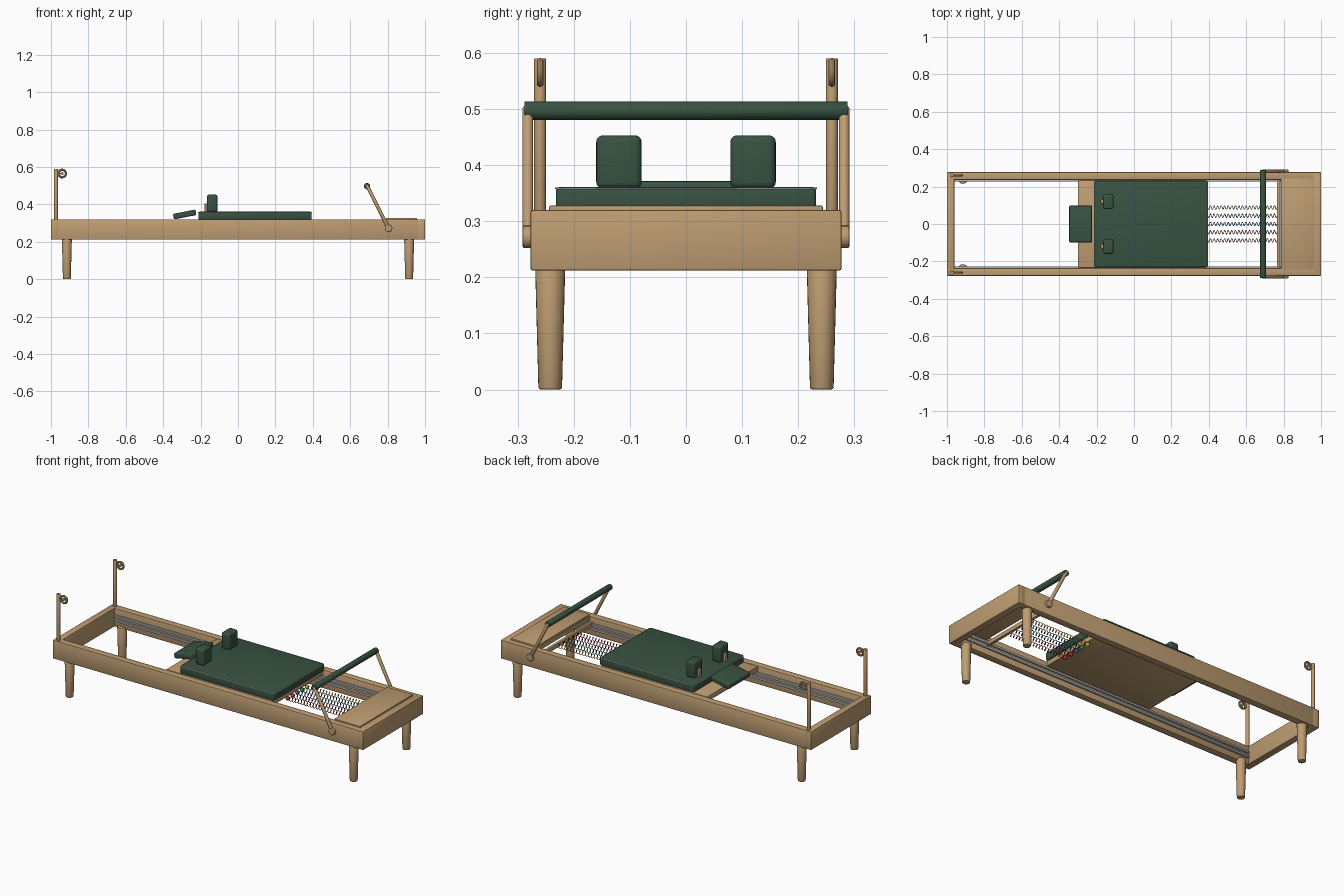
import bpy, bmesh, math
from mathutils import Vector, Matrix

cube = bpy.data.objects.get("Cube")
if cube:
    bpy.data.objects.remove(cube, do_unlink=True)


def material(name, r, g, b):
    m = bpy.data.materials.new(name)
    m.use_nodes = True
    m.diffuse_color = (r, g, b, 1)
    m.node_tree.nodes["Principled BSDF"].inputs["Base Color"].default_value = (r, g, b, 1)
    return m


WOOD = material("light wood", 0.52, 0.34, 0.17)
PAD = material("dark green vinyl", 0.04, 0.085, 0.055)
METAL = material("grey metal", 0.42, 0.45, 0.48)
YELLOW = material("yellow", 0.6, 0.38, 0.06)
GREEN = material("green", 0.04, 0.22, 0.08)
BLUE = material("blue", 0.04, 0.1, 0.4)
RED = material("red", 0.45, 0.03, 0.03)
made = []


def finish(name, bm, mat):
    bmesh.ops.recalc_face_normals(bm, faces=bm.faces)
    mesh = bpy.data.meshes.new(name)
    bm.to_mesh(mesh)
    bm.free()
    mesh.materials.append(mat)
    ob = bpy.data.objects.new(name, mesh)
    bpy.context.collection.objects.link(ob)
    made.append(ob)
    return ob


def box(name, x, y, z, mat, bevel=0.003, segments=2):
    """Bevelled box given by its (low, high) range on each axis."""
    bm = bmesh.new()
    bmesh.ops.create_cube(bm, size=1)
    for v in bm.verts:
        v.co = Vector([(r[0] + r[1]) / 2 + c * (r[1] - r[0]) for c, r in zip(v.co, (x, y, z))])
    bmesh.ops.bevel(bm, geom=bm.edges[:], offset=bevel, segments=segments,
                    profile=0.5, affect='EDGES')
    return finish(name, bm, mat)


def rod(name, a, b, r1, r2, mat, bevel=0.0):
    """Round bar from a to b with a radius for each end."""
    a, b = Vector(a), Vector(b)
    bm = bmesh.new()
    bmesh.ops.create_cone(bm, cap_ends=True, segments=24, radius1=r1, radius2=r2,
                          depth=(b - a).length)
    if bevel:
        rims = [e for e in bm.edges if any(len(f.verts) > 4 for f in e.link_faces)]
        bmesh.ops.bevel(bm, geom=rims, offset=bevel, segments=2, profile=0.5, affect='EDGES')
    turn = (b - a).to_track_quat('Z', 'Y').to_matrix().to_4x4()
    bm.transform(Matrix.Translation((a + b) / 2) @ turn)
    return finish(name, bm, mat)


def ball(name, centre, r, mat):
    bm = bmesh.new()
    bmesh.ops.create_uvsphere(bm, u_segments=12, v_segments=8, radius=r)
    bm.transform(Matrix.Translation(centre))
    return finish(name, bm, mat)


def wire(name, points, radius, mat, closed=False):
    cu = bpy.data.curves.new(name, 'CURVE')
    cu.dimensions = '3D'
    cu.bevel_depth = radius
    cu.bevel_resolution = 1
    sp = cu.splines.new('POLY')
    sp.points.add(len(points) - 1)
    for p, co in zip(sp.points, points):
        p.co = (*co, 1)
    sp.use_cyclic_u = closed
    cu.materials.append(mat)
    ob = bpy.data.objects.new(name, cu)
    bpy.context.collection.objects.link(ob)


# End boards of the frame, foot platform and spring bar
box("head_end_board", (-1, -0.96), (-0.277, 0.277), (0.212, 0.32), WOOD, 0.004)
box("foot_end_board", (0.96, 1), (-0.277, 0.277), (0.212, 0.32), WOOD, 0.004)
box("foot_platform", (0.785, 0.965), (-0.24, 0.24), (0.295, 0.319), WOOD)
box("platform_panel", (0.79, 0.957), (-0.244, 0.244), (0.315, 0.328), WOOD)
box("spring_bar", (0.765, 0.782), (-0.237, 0.237), (0.265, 0.29), WOOD)

# Parts repeated on both long sides
for s, side in ((1, "back"), (-1, "front")):
    def across(a, b):
        return tuple(sorted((s * a, s * b)))

    box(side + "_side_rail", (-0.965, 0.965), across(0.236, 0.277), (0.212, 0.32), WOOD, 0.004)
    box(side + "_upper_track", (-0.96, 0.96), across(0.226, 0.238), (0.272, 0.284), METAL, 0.002)
    box(side + "_lower_track", (-0.96, 0.96), across(0.226, 0.238), (0.246, 0.258), METAL, 0.002)
    for x, end in ((-0.915, "head"), (0.915, "foot")):
        rod(f"{side}_{end}_leg", (x, s * 0.242, 0), (x, s * 0.242, 0.225),
            0.021, 0.027, WOOD, 0.004)

    # Pulley post with its ring
    py = s * 0.26
    rod(side + "_pulley_post", (-0.973, py, 0.3), (-0.973, py, 0.59), 0.0105, 0.0105, WOOD, 0.001)
    bpy.ops.mesh.primitive_torus_add(location=(-0.94, py, 0.565),
                                     rotation=(math.pi / 2, 0, 0), major_segments=32,
                                     minor_segments=10, major_radius=0.02, minor_radius=0.006)
    ring = bpy.context.object
    ring.name = side + "_pulley_ring"
    ring.data.materials.append(WOOD)
    made.append(ring)
    rod(side + "_pulley_hub", (-0.94, py - 0.005, 0.565), (-0.94, py + 0.005, 0.565),
        0.008, 0.008, WOOD, 0.001)
    rod(side + "_pulley_pin", (-0.973, py, 0.565), (-0.94, py, 0.565), 0.003, 0.003, WOOD)

    # Foot bar arm and pivot
    rod(side + "_bar_arm", (0.688, s * 0.282, 0.503), (0.805, s * 0.282, 0.272),
        0.0095, 0.0095, WOOD, 0.003)
    rod(side + "_bar_pivot", (0.805, s * 0.27, 0.272), (0.805, s * 0.291, 0.272),
        0.02, 0.02, WOOD, 0.003)

    # Shoulder rest and its bracket
    box(side + "_shoulder_rest", (-0.165, -0.11), across(0.079, 0.16), (0.358, 0.453),
        PAD, 0.012, 4)
    box(side + "_shoulder_bracket", (-0.178, -0.16), across(0.108, 0.132), (0.35, 0.405), WOOD)

rod("foot_bar", (0.69, -0.288, 0.497), (0.69, 0.288, 0.497), 0.0165, 0.0165, PAD, 0.002)

# Sliding carriage: board, cushion and piping
box("carriage_board", (-0.3, 0.385), (-0.234, 0.234), (0.29, 0.32), WOOD)
box("carriage_cushion", (-0.212, 0.394), (-0.232, 0.232), (0.318, 0.361), PAD, 0.007, 3)
corner = 0.012
piping = []
for cx, cy, start in ((0.382, 0.22, 0), (-0.2, 0.22, 90), (-0.2, -0.22, 180), (0.382, -0.22, 270)):
    for step in range(5):
        a = math.radians(start + step * 22.5)
        piping.append((cx + corner * math.cos(a), cy + corner * math.sin(a), 0.3585))
wire("cushion_piping", piping, 0.0018, METAL, True)

# Tilted headrest
headrest = box("headrest", (-0.061, 0.061), (-0.098, 0.098), (-0.015, 0.015), PAD, 0.006, 3)
headrest.location = (-0.285, 0, 0.346)
headrest.rotation_euler.y = math.radians(-11)

# Coil springs, each with a coloured end knob
TURNS, STEPS = 20, 10
colours = (RED, RED, BLUE, GREEN, YELLOW)
for i, mat in enumerate(colours):
    y = (i - 2) * 0.044
    coil = []
    for k in range(TURNS * STEPS + 1):
        a = 2 * math.pi * k / STEPS
        coil.append((0.39 + 0.38 * k / (TURNS * STEPS),
                     y + 0.01 * math.cos(a), 0.277 + 0.01 * math.sin(a)))
    wire(f"spring_{i + 1}", coil, 0.0018, mat)
    ball(f"spring_knob_{i + 1}", (0.383, y, 0.277), 0.012, mat)

# Smooth rounded parts, keep hard edges sharp
bpy.ops.object.select_all(action='DESELECT')
for ob in made:
    ob.select_set(True)
bpy.context.view_layer.objects.active = made[0]
bpy.ops.object.shade_smooth_by_angle(angle=math.radians(35))
